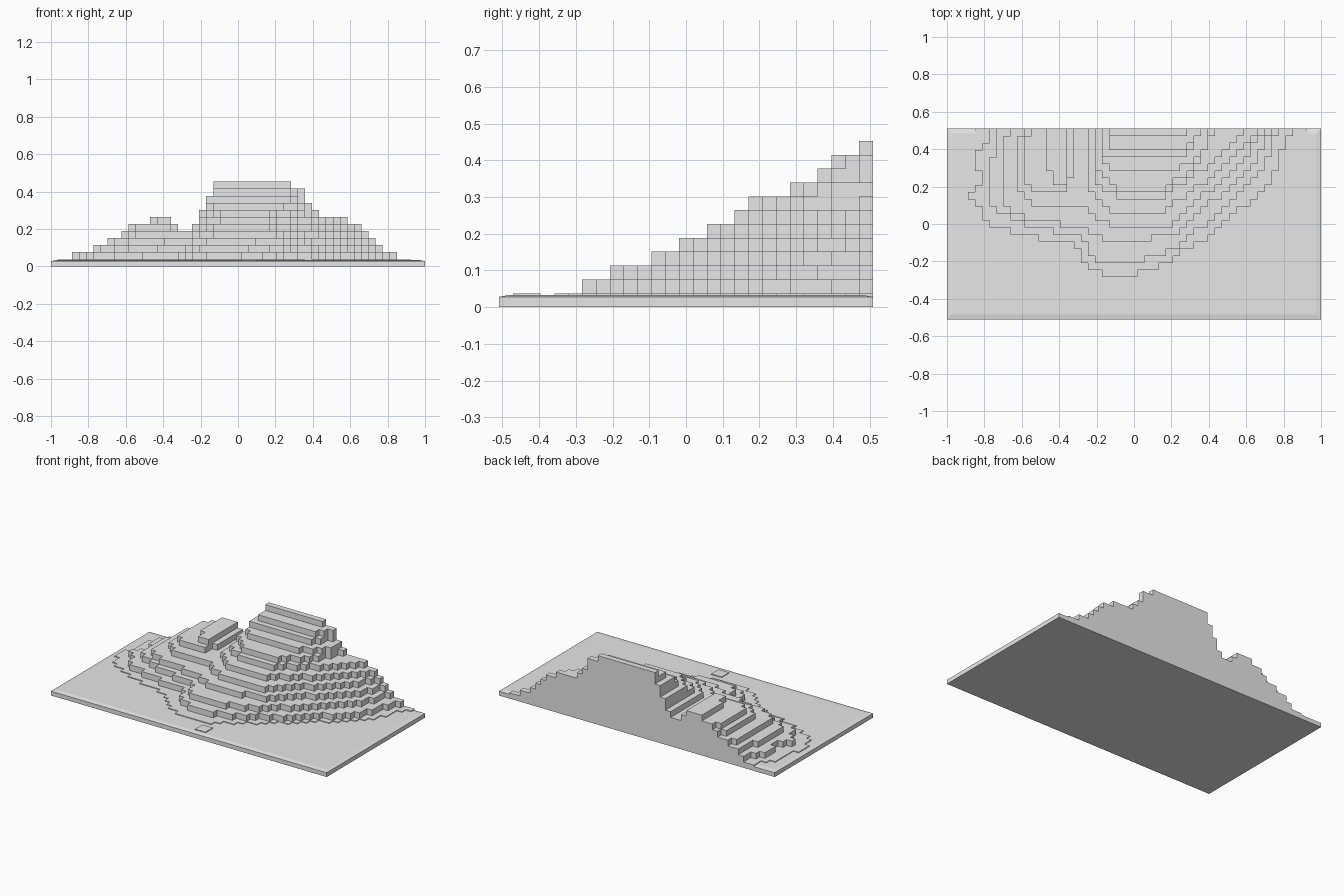
import bpy
import bmesh

cube = bpy.data.objects.get("Cube")
if cube:
    bpy.data.objects.remove(cube, do_unlink=True)

# Block grid: columns across x, rows across y, one block is a cube
COLUMNS, ROWS = 53, 27
BLOCK = 2 / COLUMNS
HALF_X, HALF_Y = 1.0, ROWS * BLOCK / 2
PLATE_EDGE, PLATE_TOP = 0.028, 0.033

stone = bpy.data.materials.new("light_grey")
stone.use_nodes = True
stone.diffuse_color = (0.8, 0.8, 0.8, 1)
stone.node_tree.nodes["Principled BSDF"].inputs["Base Color"].default_value = (0.8, 0.8, 0.8, 1)


def finish(name, bm):
    """Turn a bmesh into a flat shaded object."""
    mesh = bpy.data.meshes.new(name)
    bm.to_mesh(mesh)
    bm.free()
    mesh.materials.append(stone)
    obj = bpy.data.objects.new(name, mesh)
    bpy.context.collection.objects.link(obj)
    return obj


def inside(x, y, outline):
    """Even-odd test of a point against a closed outline."""
    hit = False
    previous = outline[-1]
    for point in outline:
        (ax, ay), (bx, by) = previous, point
        if (ay > y) != (by > y) and x < ax + (y - ay) * (bx - ax) / (by - ay):
            hit = not hit
        previous = point
    return hit


# Contours of each terrace in block units, running from the back edge
# around the front and returning to the back edge
foot = [(4, 27), (4, 25), (2, 24), (2, 20), (1, 17), (2, 15), (4, 13), (8, 11),
        (13, 10), (17, 8), (18, 6), (22, 4), (27, 4), (30, 6), (33, 8), (37, 11),
        (42, 15), (48, 20), (49, 24), (51, 27)]
lowest = [(6, 27), (6, 25), (4, 24), (4, 22), (5, 21), (5, 19), (3, 18), (3, 17),
          (5, 16), (5, 14), (8, 13), (10, 12), (17, 11), (19, 10), (19, 8), (23, 6),
          (26, 6), (28, 7), (32, 8), (34, 10), (37, 11), (39, 13), (42, 16), (45, 18),
          (47, 22), (48, 25), (49, 27)]
low = [(7, 27), (7, 24), (6, 21), (6, 17), (8, 15), (12, 13), (19, 12), (20, 10),
       (22, 8), (26, 8), (30, 9), (33, 10), (36, 13), (39, 15), (43, 19), (45, 22),
       (46, 24), (47, 27)]
lower_middle = [(9, 27), (8, 24), (8, 17), (10, 15), (13, 14), (19, 13), (21, 12),
                (23, 11), (27, 11), (32, 12), (35, 14), (38, 17), (42, 20), (44, 23),
                (45, 25), (46, 27)]
saddle = [(11, 27), (10, 24), (10, 18), (13, 16), (19, 16), (22, 14), (24, 13),
          (31, 13), (34, 15), (37, 18), (41, 21), (43, 24), (45, 27)]
side_hill = [(12, 27), (11, 24), (11, 20), (13, 18), (17, 18), (18, 21), (18, 27)]
side_peak = [(14, 27), (14, 23), (15, 19), (17, 19), (17, 27)]
middle = [(20, 27), (20, 19), (22, 17), (24, 15), (30, 15), (33, 17), (36, 19),
          (39, 21), (41, 24), (43, 25), (44, 27)]
upper_middle = [(21, 27), (21, 20), (23, 18), (25, 17), (30, 17), (33, 19), (36, 21),
                (39, 23), (40, 25), (42, 26), (43, 27)]
shoulder = [(21, 27), (21, 22), (23, 19), (25, 18), (30, 18), (33, 20), (36, 22),
            (37, 25), (38, 27)]
high = [(22, 27), (22, 23), (24, 21), (32, 21), (35, 22), (37, 24), (37, 27)]
higher = [(22, 27), (22, 24), (23, 23), (33, 23), (35, 24), (36, 27)]
crest = [(23, 27), (23, 24), (34, 24), (36, 26), (36, 27)]
summit = [(23, 27), (23, 26), (34, 26), (34, 27)]
loose_block = [(27, 1), (29, 1), (29, 3), (27, 3)]

terraces = [[foot, loose_block], [lowest], [low], [lower_middle], [saddle],
            [side_hill, middle], [side_peak, upper_middle], [shoulder],
            [high], [higher], [crest], [summit]]

# Count of blocks stacked in every grid cell
height = {}
for column in range(COLUMNS):
    for row in range(ROWS):
        for level, outlines in enumerate(terraces, start=1):
            if any(inside(column + 0.5, row + 0.5, o) for o in outlines):
                height[column, row] = level


def corner(column, row, z):
    return (column * BLOCK - HALF_X, row * BLOCK - HALF_Y, z)


def level_z(level):
    return level * BLOCK if level else PLATE_EDGE


# Stepped mountain: a top for each stack and a wall above each lower neighbour
bm = bmesh.new()


def add_face(points):
    bm.faces.new([bm.verts.new(p) for p in points])


for (c, r), level in height.items():
    top = level_z(level)
    ring = [(c, r), (c + 1, r), (c + 1, r + 1), (c, r + 1)]
    add_face([corner(*p, top) for p in ring])
    neighbours = [(c, r - 1), (c + 1, r), (c, r + 1), (c - 1, r)]
    for side, neighbour in enumerate(neighbours):
        below = height.get(neighbour, 0)
        start, end = ring[side], ring[(side + 1) % len(ring)]
        for step in range(below, level):
            bottom, upper = level_z(step), level_z(step + 1)
            add_face([corner(*start, bottom), corner(*end, bottom),
                      corner(*end, upper), corner(*start, upper)])
bmesh.ops.remove_doubles(bm, verts=bm.verts, dist=BLOCK / 100)
finish("stepped_mountain", bm)

# Base plate with a shallow sloped rim
bm = bmesh.new()
bmesh.ops.create_cube(bm, size=1)
for v in bm.verts:
    v.co = (v.co.x * 2 * HALF_X, v.co.y * 2 * HALF_Y, (v.co.z + 0.5) * PLATE_EDGE)
top_face = max(bm.faces, key=lambda f: f.calc_center_median().z)
bmesh.ops.inset_region(bm, faces=[top_face], thickness=BLOCK)
for v in top_face.verts:
    v.co.z = PLATE_TOP
finish("base_plate", bm)
